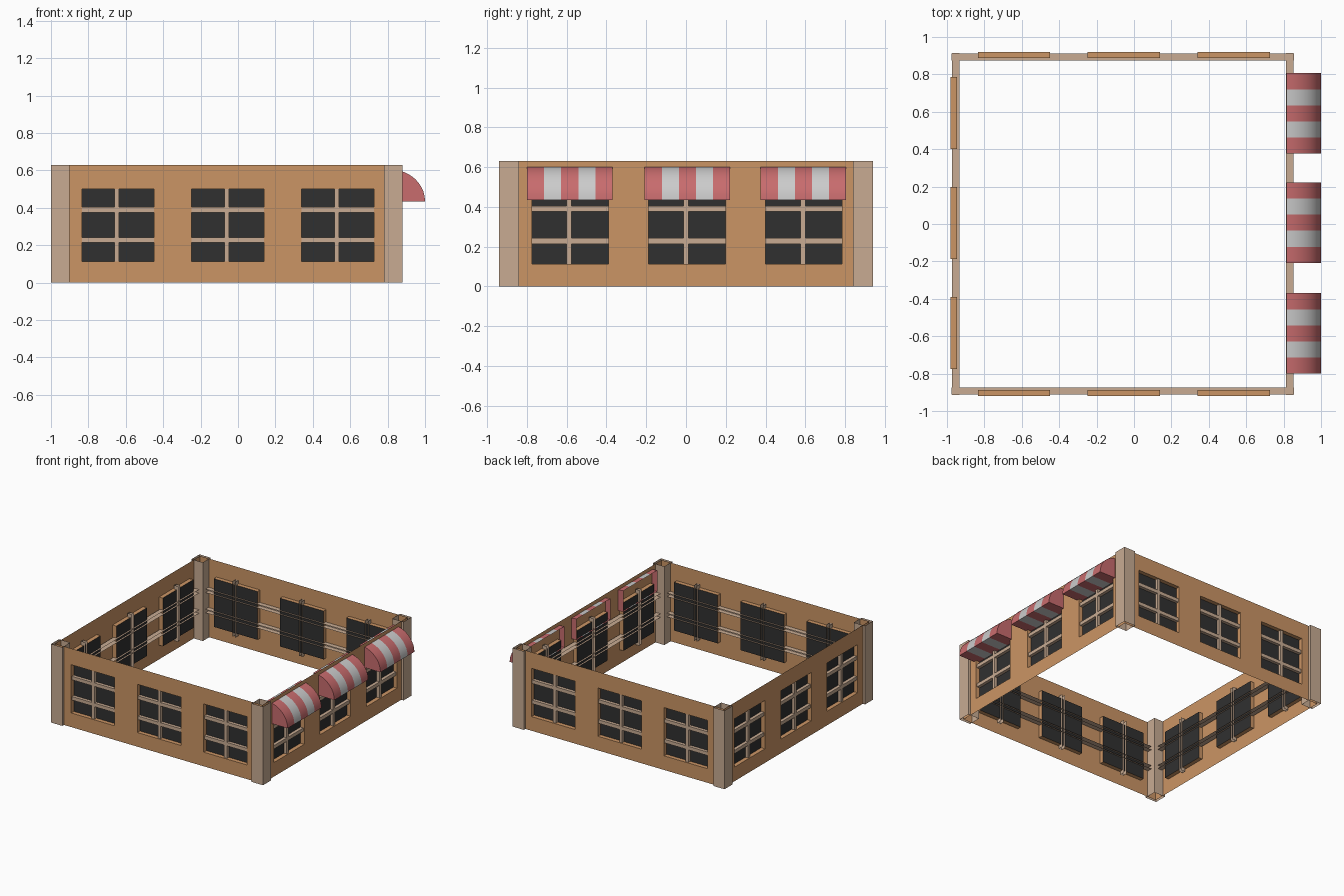
import bpy, math

if "Cube" in bpy.data.objects:
    bpy.data.objects.remove(bpy.data.objects["Cube"])

CX = -0.06                      # centre of the building in x
WALL, GLASS, BAR_OUT, BAR_IN = 0.92, 0.887, 0.912, 0.873
TOP, Z0, Z1 = 0.63, 0.113, 0.50
WINDOWS = [-0.582, 0.005, 0.593]
HALF = 0.193


def mat(name, rgb):
    m = bpy.data.materials.new(name)
    m.diffuse_color = (*rgb, 1)
    m.use_nodes = True
    m.node_tree.nodes["Principled BSDF"].inputs["Base Color"].default_value = m.diffuse_color
    return m


ORANGE = mat("orange_wall", (0.60, 0.30, 0.13))
TAN = mat("tan_trim", (0.58, 0.41, 0.29))
DARK = mat("dark_glass", (0.03, 0.03, 0.03))
RED = mat("red_cloth", (0.58, 0.15, 0.155))
WHITE = mat("pale_cloth", (0.55, 0.55, 0.55))


def make(name, quads, mats, idx=None):
    """Object from a list of polygons given as point lists."""
    verts, faces, seen = [], [], {}
    for q in quads:
        f = []
        for p in q:
            k = tuple(round(c, 5) for c in p)
            if k not in seen:
                seen[k] = len(verts)
                verts.append(k)
            f.append(seen[k])
        faces.append(f)
    me = bpy.data.meshes.new(name)
    me.from_pydata(verts, [], faces)
    for m in mats:
        me.materials.append(m)
    if idx:
        me.polygons.foreach_set("material_index", idx)
    ob = bpy.data.objects.new(name, me)
    bpy.context.collection.objects.link(ob)
    return ob


# Each side maps (along, outward distance, height) to the world
SIDES = {
    "front": (lambda u, d, z: (CX + u, -d, z), False),
    "back": (lambda u, d, z: (CX + u, d, z), True),
    "right": (lambda u, d, z: (CX + d, u, z), False),
    "left": (lambda u, d, z: (CX - d, u, z), True),
}


def channel(u0, u1, z0, z1, horizontal):
    """Bar that is open towards the inside."""
    o, i = BAR_OUT, BAR_IN
    q = [[(u0, o, z0), (u1, o, z0), (u1, o, z1), (u0, o, z1)]]
    if horizontal:
        q += [[(u0, o, z1), (u1, o, z1), (u1, i, z1), (u0, i, z1)],
              [(u0, i, z0), (u1, i, z0), (u1, o, z0), (u0, o, z0)]]
    else:
        q += [[(u1, o, z0), (u1, i, z0), (u1, i, z1), (u1, o, z1)],
              [(u0, i, z0), (u0, o, z0), (u0, o, z1), (u0, i, z1)]]
    return q


for side, (place, flip) in SIDES.items():
    def put(name, quads, m):
        pts = [[place(*p) for p in (q[::-1] if flip else q)] for q in quads]
        return make(f"{side}_{name}", pts, [m])

    # wall sheet with window openings and reveals
    us = [-WALL] + [c + s * HALF for c in WINDOWS for s in (-1, 1)] + [WALL]
    zs = [0, Z0, Z1, TOP]
    wall, glass, bars = [], [], []
    for i, (a, b) in enumerate(zip(us, us[1:])):
        for j, (c, d) in enumerate(zip(zs, zs[1:])):
            if not (i % 2 and j == 1):
                wall.append([(a, WALL, c), (b, WALL, c), (b, WALL, d), (a, WALL, d)])
                continue
            ring = [(a, c), (b, c), (b, d), (a, d)]
            for (u, z), (v, w) in zip(ring, ring[1:] + ring[:1]):
                wall.append([(u, WALL, z), (v, WALL, w), (v, GLASS, w), (u, GLASS, z)])
            glass.append([(u, GLASS, z) for u, z in ring])
    put("wall", wall, ORANGE)
    put("window_glass", glass, DARK)

    # long horizontal rails and one upright per window
    for z in (0.228, 0.39):
        bars += channel(-0.915, 0.915, z - 0.014, z + 0.014, True)
    for u in (-0.588, 0, 0.588):
        bars += channel(u - 0.012, u + 0.012, 0.085, 0.53, False)
    put("window_bars", bars, TAN)

# hollow corner columns, open at both ends
for sx, nx in ((-1, "left"), (1, "right")):
    for sy, ny in ((-1, "front"), (1, "back")):
        x, y, h = CX + sx * 0.89, sy * 0.89, 0.05
        ring = [(x - h, y - h), (x + h, y - h), (x + h, y + h), (x - h, y + h)]
        quads = [[(*p, 0), (*q, 0), (*q, TOP), (*p, TOP)]
                 for p, q in zip(ring, ring[1:] + ring[:1])]
        make(f"{ny}_{nx}_column", quads, [TAN])

# striped quarter-round awnings over the right-hand windows
AX, AZ, RX, RZ, N = 0.815, 0.435, 0.185, 0.17, 10
arc = [(AX + RX * math.sin(math.pi / 2 * k / N), AZ + RZ * math.cos(math.pi / 2 * k / N))
       for k in range(N + 1)]
for n, cy in enumerate((-0.585, 0.007, 0.591)):
    quads, idx = [], []
    ys = [cy - 0.215 + 0.086 * k for k in range(6)]
    for s, (a, b) in enumerate(zip(ys, ys[1:])):
        for (x, z), (x2, z2) in zip(arc, arc[1:]):
            quads.append([(x, a, z), (x2, a, z2), (x2, b, z2), (x, b, z)])
        quads.append([(AX, a, AZ), (AX, b, AZ), (AX + RX, b, AZ), (AX + RX, a, AZ)])
        idx += [s % 2] * (N + 1)
    cap = [(AX, AZ)] + arc
    quads.append([(x, ys[0], z) for x, z in cap[::-1]])
    quads.append([(x, ys[-1], z) for x, z in cap])
    idx += [0, 0]
    ob = make(f"awning_{n + 1}", quads, [RED, WHITE], idx)
    bpy.context.view_layer.objects.active = ob
    ob.select_set(True)
    bpy.ops.object.shade_smooth_by_angle(angle=math.radians(30))
    ob.select_set(False)
